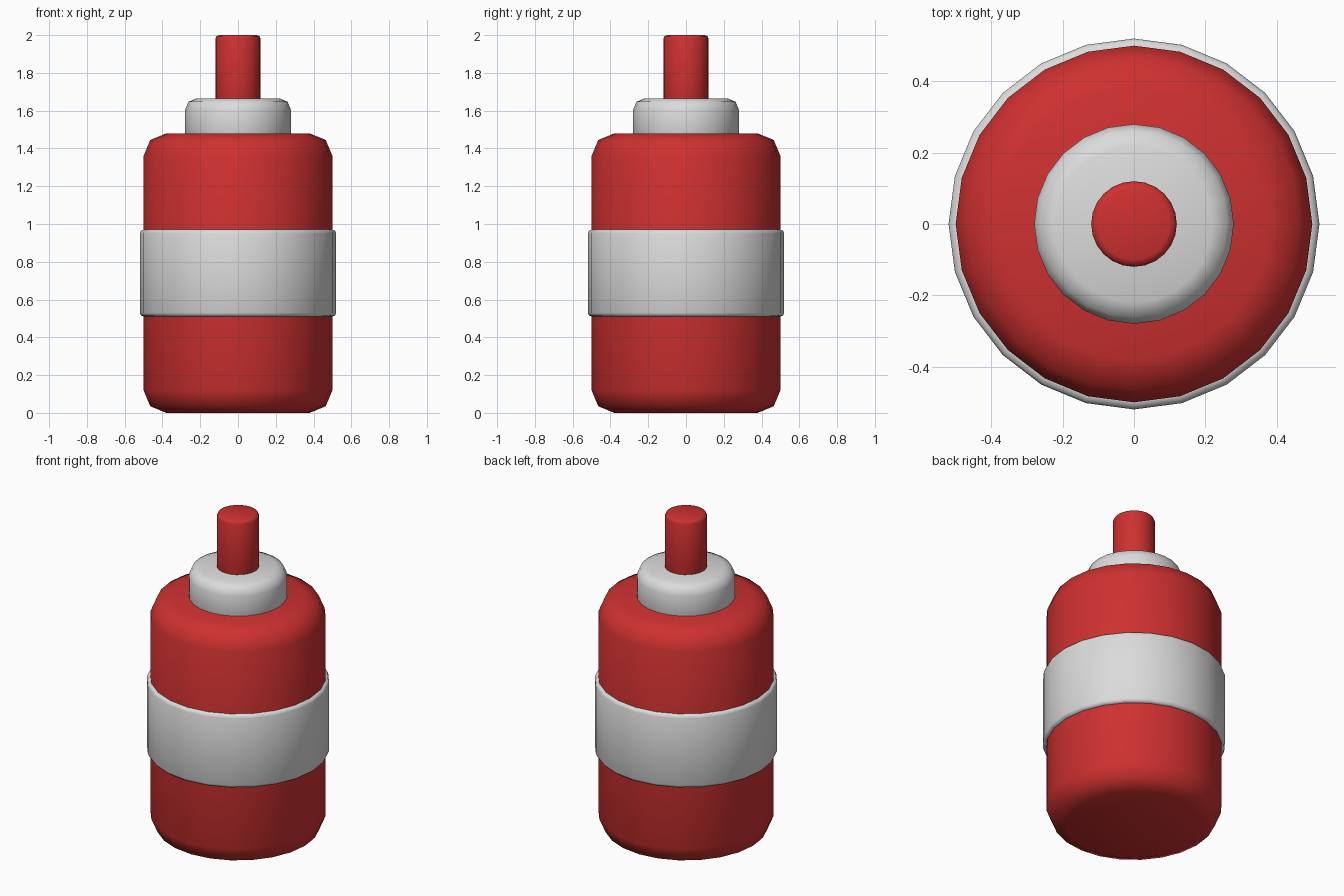
import bpy
import math

if "Cube" in bpy.data.objects:
    bpy.data.objects.remove(bpy.data.objects["Cube"])


def material(name, rgb):
    m = bpy.data.materials.new(name)
    m.diffuse_color = (*rgb, 1.0)
    m.use_nodes = True
    m.node_tree.nodes["Principled BSDF"].inputs["Base Color"].default_value = m.diffuse_color
    return m


red = material("red", (0.62, 0.03, 0.03))
white = material("light grey", (0.71, 0.71, 0.71))


def rounded_cylinder(name, radius, z0, z1, bevel, mat):
    """24-sided cylinder with both rims rounded in two steps."""
    bpy.ops.mesh.primitive_cylinder_add(
        vertices=24, radius=radius, depth=z1 - z0, location=(0, 0, (z0 + z1) / 2))
    ob = bpy.context.object
    ob.name = name
    ob.data.materials.append(mat)
    bpy.ops.object.shade_smooth()
    mod = ob.modifiers.new("rounded rims", "BEVEL")
    mod.width = bevel
    mod.segments = 2
    mod.limit_method = "ANGLE"
    mod.angle_limit = math.radians(30)
    return ob


# Main body, wrapped band, collar and top pin
rounded_cylinder("body", 0.50, 0.0, 1.48, 0.12, red)
rounded_cylinder("band", 0.52, 0.51, 0.97, 0.02, white)
rounded_cylinder("collar", 0.28, 1.40, 1.665, 0.06, white)
rounded_cylinder("top_pin", 0.12, 1.60, 2.0, 0.02, red)
